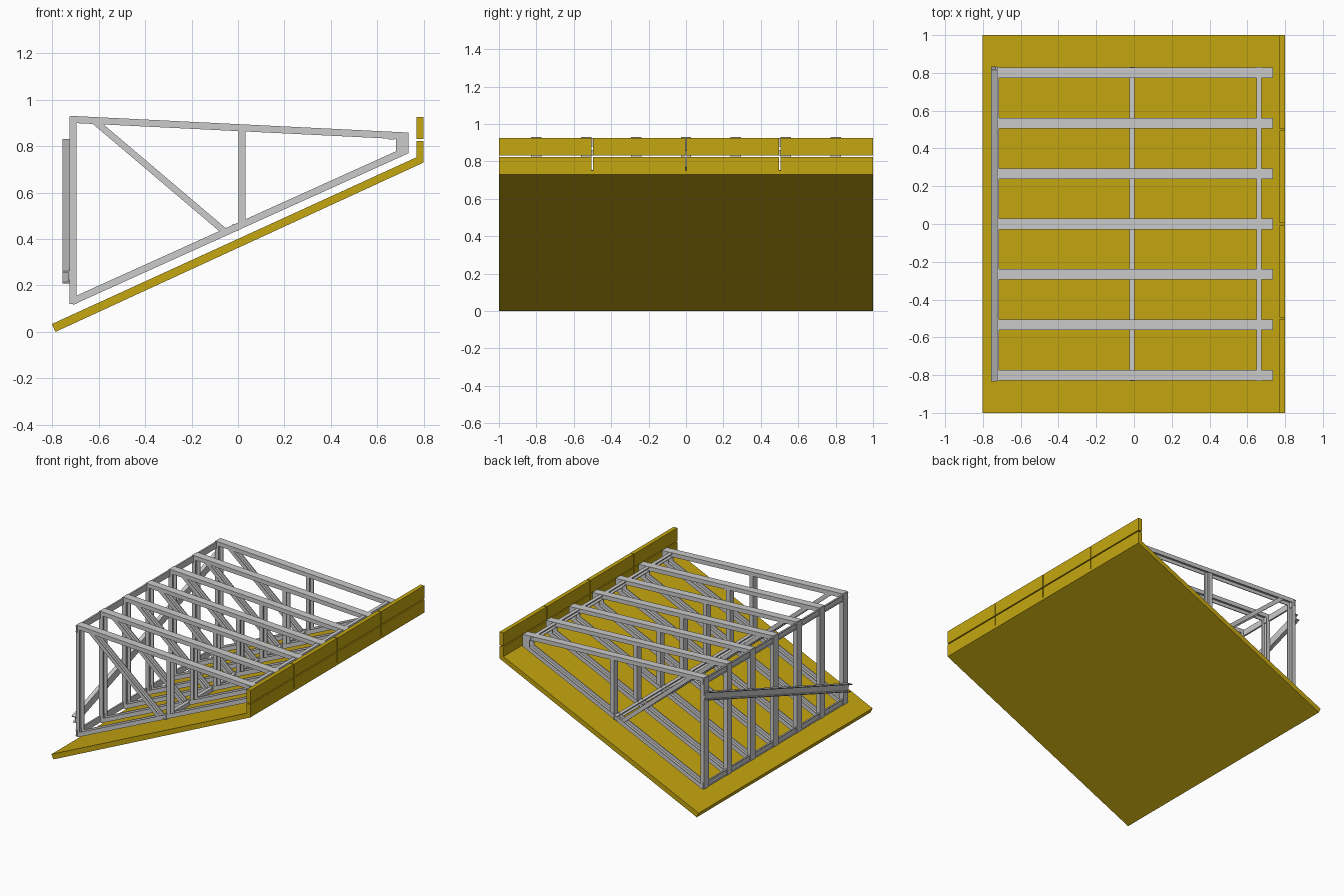
import bpy, bmesh
from mathutils import Vector

if "Cube" in bpy.data.objects:
    bpy.data.objects.remove(bpy.data.objects["Cube"])

yellow = bpy.data.materials.new("yellow_board")
yellow.diffuse_color = (0.56, 0.38, 0.005, 1)
yellow.use_nodes = True
yellow.node_tree.nodes["Principled BSDF"].inputs["Base Color"].default_value = yellow.diffuse_color


def prism(name, ring, offset, mat=None):
    """Closed solid: a ring of points swept along an offset."""
    bm = bmesh.new()
    off = Vector(offset)
    face = bm.faces.new([bm.verts.new(p) for p in ring])
    ext = bmesh.ops.extrude_face_region(bm, geom=[face], use_keep_orig=True)
    bmesh.ops.translate(bm, vec=off, verts=[v for v in ext["geom"] if isinstance(v, bmesh.types.BMVert)])
    bmesh.ops.recalc_face_normals(bm, faces=bm.faces)
    me = bpy.data.meshes.new(name)
    bm.to_mesh(me)
    bm.free()
    if mat:
        me.materials.append(mat)
    ob = bpy.data.objects.new(name, me)
    bpy.context.collection.objects.link(ob)
    return ob


def channel(name, a, b, opening, w=0.056, d=0.03, t=0.006):
    """U channel from a to b; the line is the middle of the web's outer face."""
    a, b = Vector(a), Vector(b)
    axis = (b - a).normalized()
    v = Vector(opening)
    v = (v - axis * v.dot(axis)).normalized()
    u = axis.cross(v)
    h = w / 2
    prof = [(-h, 0), (h, 0), (h, d), (h - t, d), (h - t, t), (t - h, t), (t - h, d), (-h, d)]
    return prism(name, [a + u * p + v * q for p, q in prof], b - a)


def board(name, x0, x1, y0, y1, z0, z1):
    ring = [(x0, y0, z0), (x1, y0, z0), (x1, y0, z1), (x0, y0, z1)]
    return prism(name, ring, (0, y1 - y0, 0), yellow)


# Sloping panel
slope = [(-0.787, 0), (0.8, 0.73), (0.8, 0.75), (0.77, 0.753), (-0.802, 0.034)]
prism("sloping_panel", [(x, -1, z) for x, z in slope], (0, 2, 0), yellow)

# Edge boards, four lengths in two rows
gap = 0.004
for i in range(4):
    y0 = -1 + i * 0.5 + (gap if i else 0)
    y1 = -0.5 + i * 0.5 - (gap if i < 3 else 0)
    board("lower_edge_board", 0.77, 0.8, y0, y1, 0.75, 0.823)
    board("upper_edge_board", 0.77, 0.8, y0, y1, 0.831, 0.926)

# Seven triangular frames
for i in range(7):
    y = -0.8 + i * 1.6 / 6
    channel("top_chord", (-0.722, y, 0.931), (0.735, y, 0.859), (0, 0, -1))
    channel("bottom_chord", (-0.71, y, 0.117), (0.735, y, 0.77), (0, 0, 1))
    channel("tall_post", (-0.726, y, 0.12), (-0.726, y, 0.928), (1, 0, 0))
    channel("middle_post", (0.003, y, 0.465), (0.003, y, 0.885), (1, 0, 0), w=0.05)
    channel("short_post", (0.735, y, 0.772), (0.735, y, 0.856), (-1, 0, 0), d=0.054)
    channel("diagonal_web", (-0.63, y, 0.9), (-0.07, y, 0.425), (1, 0, 1), w=0.05, d=0.028)

# Diagonal brace across the tall posts
channel("diagonal_brace", (-0.726, 0.825, 0.805), (-0.726, -0.825, 0.235), (-1, 0, 0))

# Lengthwise rails tying the frames together
for name, x, z, w, d in (
    ("top_tall_rail", -0.714, 0.902, 0.045, 0.012),
    ("bottom_tall_rail", -0.714, 0.145, 0.045, 0.012),
    ("middle_bottom_rail", 0.003, 0.449, 0.03, 0.026),
    ("short_end_rail", 0.675, 0.845, 0.03, 0.026),
):
    channel(name, (x, -0.832, z), (x, 0.832, z), (-1, 0, 0), w=w, d=d, t=0.005)
